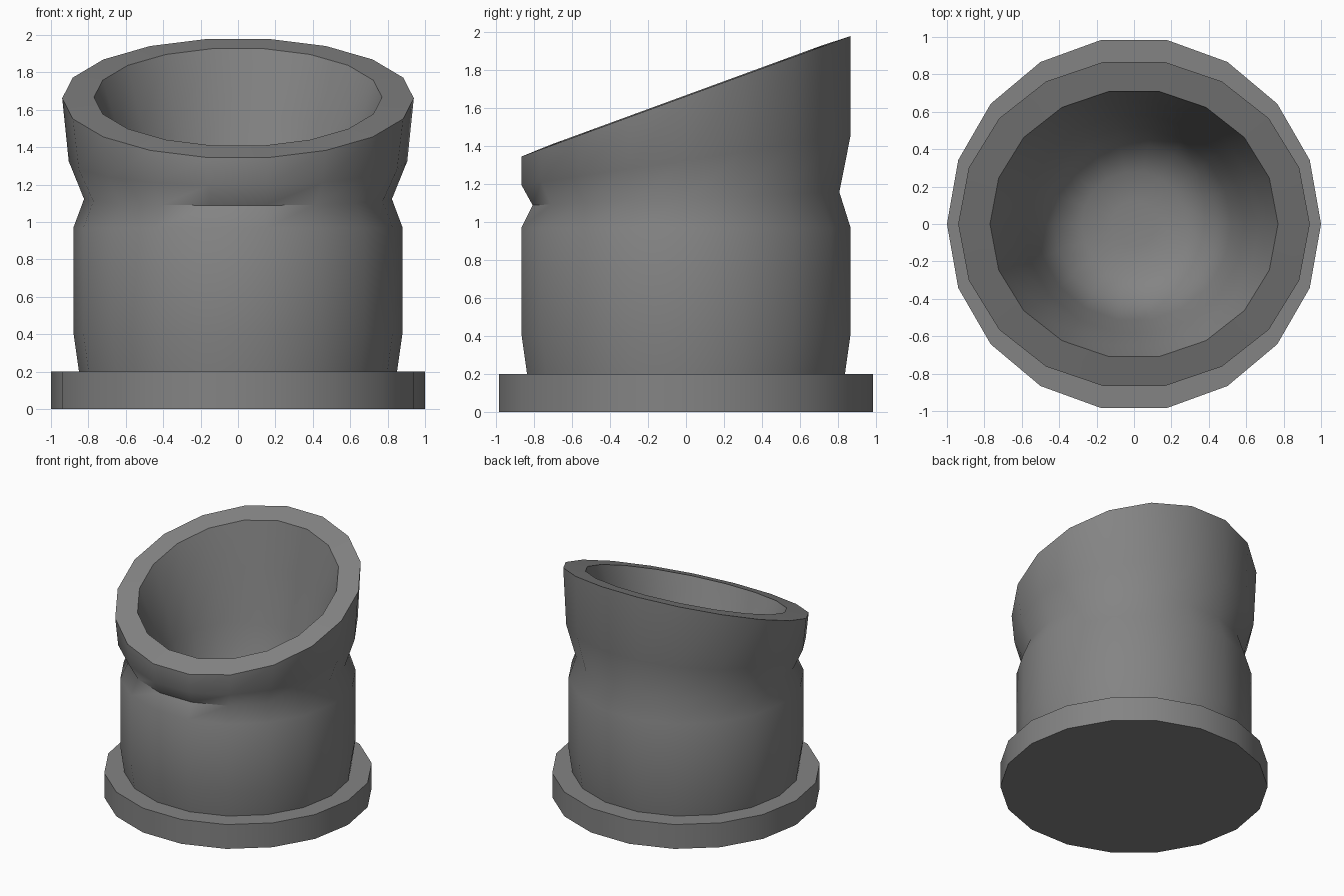
import bpy, bmesh, math

if "Cube" in bpy.data.objects:
    bpy.data.objects.remove(bpy.data.objects["Cube"])

SIDES = 18

# Dark grey finish
grey = bpy.data.materials.new("dark_grey")
grey.diffuse_color = (0.23, 0.23, 0.23, 1)
grey.use_nodes = True
grey.node_tree.nodes["Principled BSDF"].inputs["Base Color"].default_value = grey.diffuse_color


def loft(name, rings, cap_start, cap_end):
    """Skin rings of (x radius, y radius, centre z, tilt slope along y)."""
    bm = bmesh.new()
    loops = []
    for rx, ry, z, slope in rings:
        loop = []
        for i in range(SIDES):
            a = 2 * math.pi * i / SIDES
            y = ry * math.sin(a)
            loop.append(bm.verts.new((rx * math.cos(a), y, z + slope * y)))
        loops.append(loop)
    for low, high in zip(loops, loops[1:]):
        for i in range(SIDES):
            j = (i + 1) % SIDES
            bm.faces.new((low[i], low[j], high[j], high[i]))
    if cap_start:
        bm.faces.new(loops[0][::-1])
    if cap_end:
        bm.faces.new(loops[-1])
    mesh = bpy.data.meshes.new(name)
    bm.to_mesh(mesh)
    bm.free()
    mesh.materials.append(grey)
    obj = bpy.data.objects.new(name, mesh)
    bpy.context.collection.objects.link(obj)
    bpy.ops.object.select_all(action='DESELECT')
    obj.select_set(True)
    bpy.context.view_layer.objects.active = obj
    bpy.ops.object.shade_smooth_by_angle(angle=math.radians(54))
    return obj


# Flat base disc
loft("base_disc", [(1, 1, 0, 0), (1, 1, 0.2, 0)], True, True)

# Body with pinched neck, slanted rim and rounded hollow
loft("pot_body", [
    # outer wall
    (0.85, 0.85, 0.20, 0),
    (0.88, 0.88, 0.41, 0),
    (0.88, 0.88, 0.97, 0),
    (0.823, 0.82, 1.123, 0.043),
    (0.905, 0.88, 1.325, 0.15),
    # slanted rim
    (0.94, 0.88, 1.662, 0.366),
    (0.77, 0.72, 1.668, 0.366),
    # inner hollow: funnel, steep throat, small rounded floor
    (0.67, 0.66, 1.40, 0.25),
    (0.59, 0.59, 1.10, 0.06),
    (0.52, 0.52, 0.82, 0),
    (0.43, 0.43, 0.62, 0),
    (0.28, 0.28, 0.53, 0),
    (0.12, 0.12, 0.51, 0),
], False, True)
